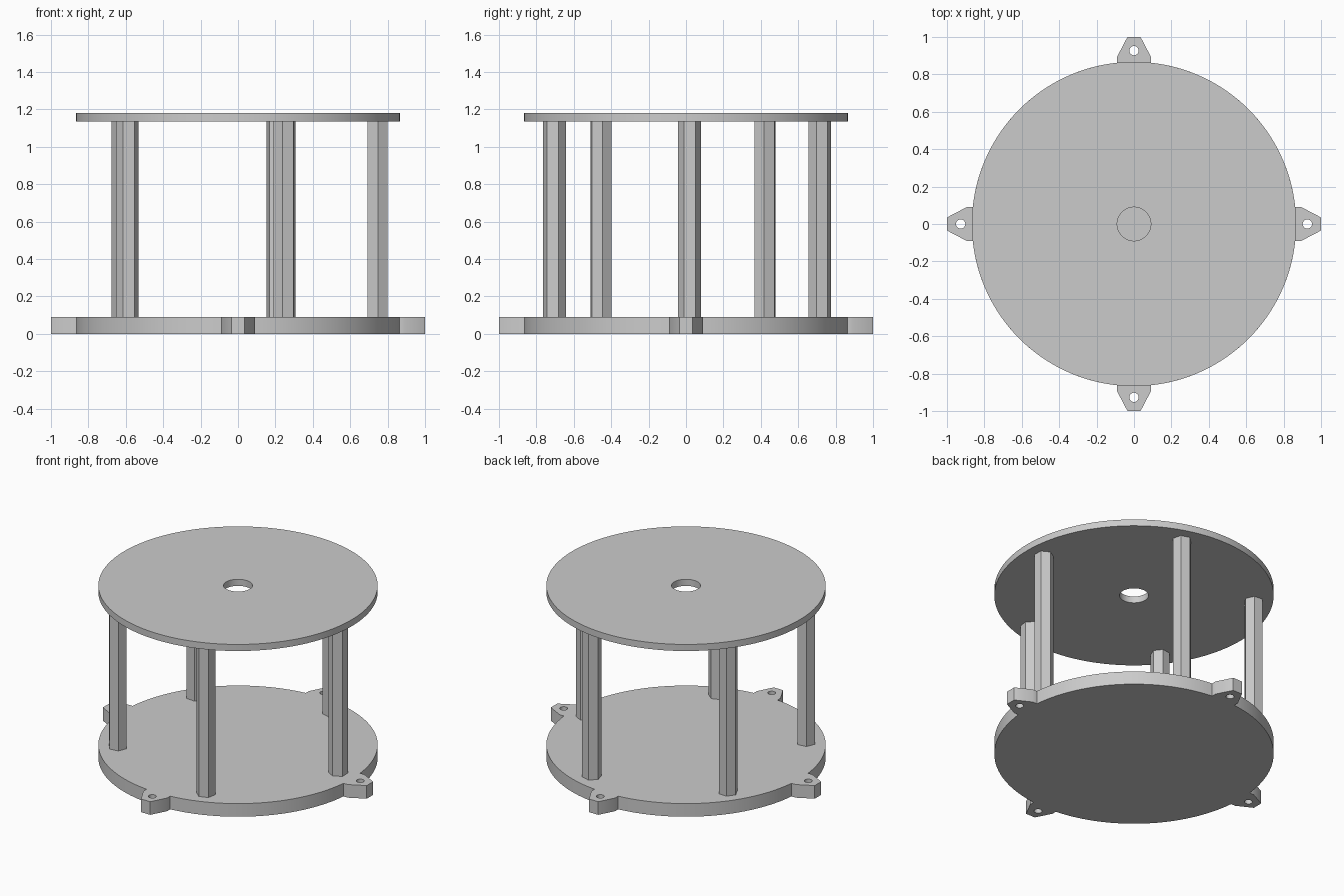
import bpy, bmesh, math
from mathutils import Matrix, Vector

cube = bpy.data.objects.get("Cube")
if cube:
    bpy.data.objects.remove(cube, do_unlink=True)

grey = bpy.data.materials.new("light grey")
grey.use_nodes = True
COLOUR = (0.6, 0.6, 0.6, 1)
grey.diffuse_color = COLOUR
grey.node_tree.nodes["Principled BSDF"].inputs["Base Color"].default_value = COLOUR

RADIUS = 0.867
BASE_TOP, PLATE_LOW, PLATE_TOP = 0.09, 1.135, 1.18


def ring(radius, sides, centre=(0, 0), turn=0.0):
    return [(centre[0] + radius * math.cos(turn + math.tau * i / sides),
             centre[1] + radius * math.sin(turn + math.tau * i / sides))
            for i in range(sides)]


def slab(name, loops, z0, z1, turn=0.0, smooth=True):
    """Extrude an outline, with optional holes, from z0 to z1."""
    bm = bmesh.new()
    edges = []
    for points in loops:
        verts = [bm.verts.new((x, y, z0)) for x, y in points]
        edges += [bm.edges.new((a, b)) for a, b in zip(verts, verts[1:] + verts[:1])]
    if len(loops) == 1:
        bm.faces.new(verts)
    else:
        bmesh.ops.triangle_fill(bm, use_beauty=True, edges=edges)
    top = bmesh.ops.extrude_face_region(bm, geom=bm.faces[:], use_keep_orig=True)["geom"]
    bmesh.ops.translate(bm, vec=Vector((0, 0, z1 - z0)),
                        verts=[v for v in top if isinstance(v, bmesh.types.BMVert)])
    bmesh.ops.recalc_face_normals(bm, faces=bm.faces[:])
    bm.transform(Matrix.Rotation(turn, 4, "Z"))
    mesh = bpy.data.meshes.new(name)
    bm.to_mesh(mesh)
    bm.free()
    mesh.materials.append(grey)
    obj = bpy.data.objects.new(name, mesh)
    bpy.context.collection.objects.link(obj)
    if smooth:
        bpy.ops.object.select_all(action="DESELECT")
        obj.select_set(True)
        bpy.context.view_layer.objects.active = obj
        bpy.ops.object.shade_smooth_by_angle(angle=math.radians(30))
    return obj


# Solid base whose rim is interrupted by four mounting ears with bolt holes
half = math.asin(0.09 / RADIUS)
outline, bolt_holes = [], []
for k in range(4):
    spin = Matrix.Rotation(k * math.pi / 2, 2)
    ear = [(0.895, -0.09), (1.0, -0.035), (1.0, 0.035), (0.895, 0.09)]
    steps = 32
    arc = [half + (math.pi / 2 - 2 * half) * i / steps for i in range(steps + 1)]
    rim = [(RADIUS * math.cos(a), RADIUS * math.sin(a)) for a in arc]
    outline += [tuple(spin @ Vector(p)) for p in ear + rim]
    hole_centre = spin @ Vector((0.927, 0))
    bolt_holes.append(ring(0.025, 24, hole_centre))
slab("base_plate", [outline] + bolt_holes, 0, BASE_TOP)

# Thin upper plate with a central hole
slab("top_plate", [ring(RADIUS, 128), ring(0.09, 48)], PLATE_LOW, PLATE_TOP)

# Five hexagonal pillars, evenly spaced and turned with the circle
for k in range(5):
    slab(f"pillar_{k + 1}", [ring(0.0615, 6, (0.746, 0), math.radians(30))],
         BASE_TOP, PLATE_LOW, math.radians(1.5 + 72 * k), smooth=False)
